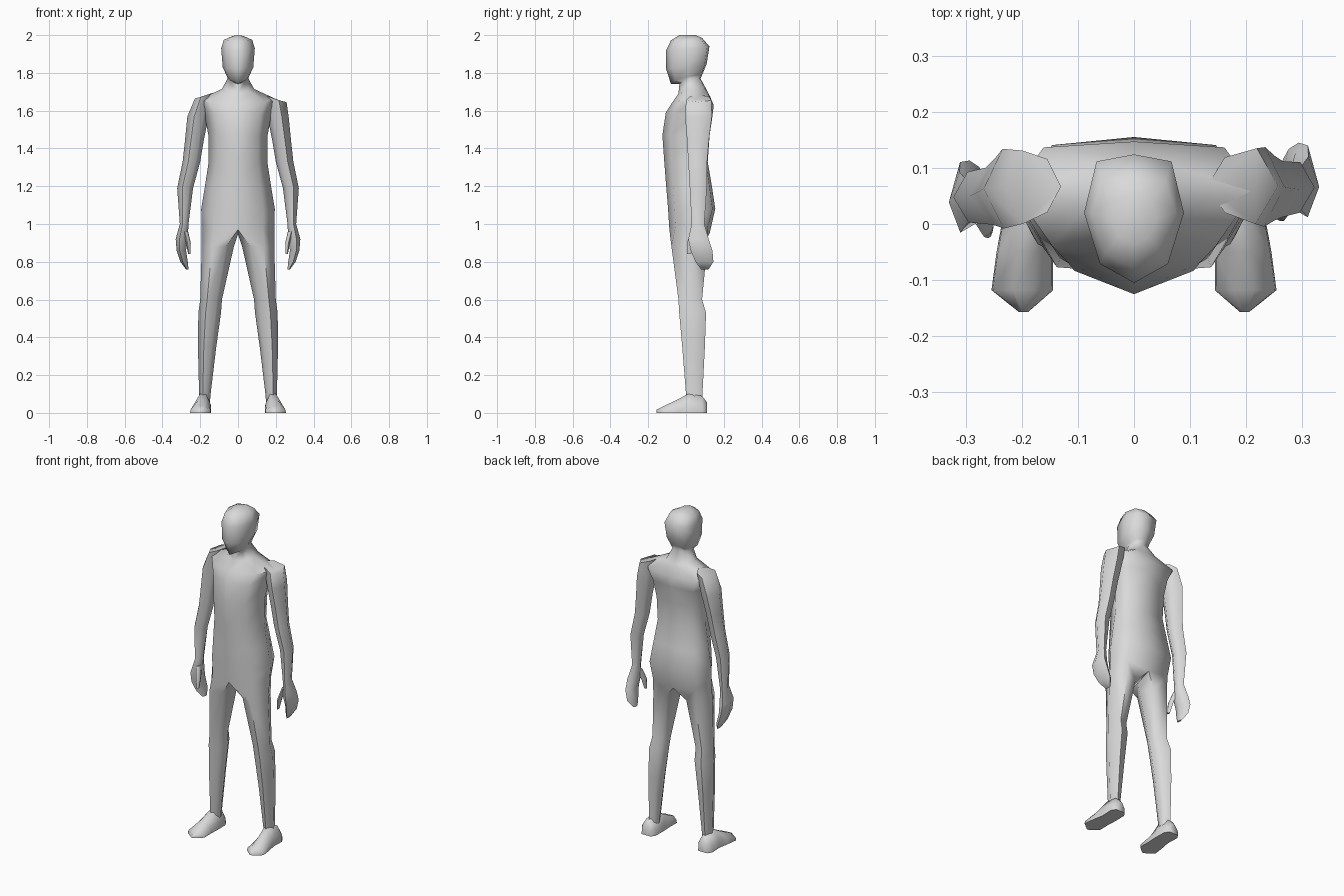
import bpy, bmesh, math

grey = bpy.data.materials.new("plain grey")
grey.diffuse_color = (0.7, 0.7, 0.7, 1)


def finish(bm, name):
    """Turn a bmesh into a smooth-shaded object."""
    bmesh.ops.recalc_face_normals(bm, faces=bm.faces[:])
    me = bpy.data.meshes.new(name)
    bm.to_mesh(me)
    bm.free()
    me.materials.append(grey)
    ob = bpy.data.objects.new(name, me)
    bpy.context.collection.objects.link(ob)
    bpy.ops.object.select_all(action='DESELECT')
    ob.select_set(True)
    bpy.context.view_layer.objects.active = ob
    bpy.ops.object.shade_smooth_by_angle(angle=math.radians(65))
    return ob


def add_ring(bm, pts):
    return [bm.verts.new(p) for p in pts]


def bridge(bm, a, b, closed):
    n = len(a)
    for i in range(n if closed else n - 1):
        j = (i + 1) % n
        bm.faces.new((a[i], a[j], b[j], b[i]))


def loft(bm, rings):
    """Closed, capped tube through rings of equal point count."""
    loops = [add_ring(bm, r) for r in rings]
    for a, b in zip(loops, loops[1:]):
        bridge(bm, a, b, True)
    bm.faces.new(loops[0])
    bm.faces.new(loops[-1])


def half_ring(zf, zs, zb, w, yf, ys, yb):
    """Half outline from front centre round the side to back centre."""
    return [(0, yf, zf),
            (0.68 * w, yf + 0.27 * (ys - yf), (zf + zs) / 2),
            (w, ys, zs),
            (0.75 * w, yb - 0.12 * (yb - ys), (zb + zs) / 2),
            (0, yb, zb)]


def limb_ring(z, xi, xo, yf, yb, tilt=0):
    """Six-sided limb section, inner edge raised by tilt."""
    w, d, ym = xo - xi, yb - yf, (yf + yb) / 2
    return [(xi + 0.25 * w, yf + 0.15 * d, z + tilt / 2),
            (xi + 0.68 * w, yf, z - tilt / 2),
            (xo, ym, z - tilt),
            (xi + 0.7 * w, yb, z - tilt / 2),
            (xi + 0.25 * w, yb - 0.12 * d, z + tilt / 2),
            (xi, ym, z + tilt)]


# Torso, neck and head: zf, zs, zb, half width, y front, y side, y back
torso_head = [
    (0.97, 1.00, 0.95, 0.192, -0.088, 0.03, 0.125),
    (1.08, 1.08, 1.08, 0.195, -0.095, 0.035, 0.155),
    (1.20, 1.20, 1.20, 0.175, -0.105, 0.03, 0.137),
    (1.33, 1.33, 1.33, 0.155, -0.115, 0.03, 0.115),
    (1.47, 1.47, 1.47, 0.157, -0.125, 0.03, 0.125),
    (1.59, 1.57, 1.57, 0.175, -0.107, 0.04, 0.140),
    (1.64, 1.655, 1.63, 0.215, -0.075, 0.06, 0.147),
    (1.69, 1.715, 1.70, 0.085, -0.040, 0.03, 0.115),
    (1.74, 1.77, 1.77, 0.055, -0.035, 0.02, 0.077),
    (1.742, 1.78, 1.80, 0.058, -0.080, 0.01, 0.090),
    (1.82, 1.83, 1.85, 0.081, -0.105, 0.01, 0.110),
    (1.92, 1.93, 1.94, 0.089, -0.105, 0.02, 0.124),
    (1.972, 1.975, 1.985, 0.075, -0.080, 0.02, 0.085),
    (2.00, 1.99, 2.00, 0.040, -0.035, 0.01, 0.050),
]
# Legs: z, x inner, x outer, y front, y back
legs = [
    (0.88, 0.022, 0.192, -0.077, 0.112),
    (0.60, 0.085, 0.200, -0.040, 0.085),
    (0.53, 0.090, 0.210, -0.036, 0.106),
    (0.35, 0.115, 0.212, -0.020, 0.100),
    (0.10, 0.145, 0.206, 0.000, 0.087),
    (0.04, 0.150, 0.210, 0.010, 0.087),
]

# Body: one half with the leg branching from the hip, then mirrored
bm = bmesh.new()
loops = [add_ring(bm, half_ring(*r)) for r in torso_head]
for a, b in zip(loops, loops[1:]):
    bridge(bm, a, b, False)
bm.faces.new(loops[-1])
prev = loops[0] + [bm.verts.new((0, 0.03, 0.945))]
for r in legs:
    cur = add_ring(bm, limb_ring(*r))
    bridge(bm, prev, cur, True)
    prev = cur
bm.faces.new(prev)
copy = bmesh.ops.duplicate(bm, geom=bm.verts[:] + bm.edges[:] + bm.faces[:])
for v in copy["geom"]:
    if isinstance(v, bmesh.types.BMVert):
        v.co.x *= -1
bmesh.ops.remove_doubles(bm, verts=bm.verts[:], dist=1e-4)
finish(bm, "body")

# Arms with hands: z, x inner, x outer, y front, y back
arm = [
    (1.57, 0.155, 0.268, -0.005, 0.137),
    (1.45, 0.180, 0.280, 0.005, 0.122),
    (1.33, 0.200, 0.293, 0.012, 0.112),
    (1.19, 0.238, 0.322, 0.020, 0.110),
    (1.00, 0.262, 0.308, 0.030, 0.097),
    (0.92, 0.266, 0.330, 0.012, 0.120),
    (0.86, 0.275, 0.325, 0.025, 0.140),
    (0.80, 0.266, 0.305, 0.050, 0.145),
    (0.76, 0.262, 0.275, 0.080, 0.120),
]
thumb = [
    (0.96, 0.264, 0.290, 0.025, 0.070),
    (0.90, 0.250, 0.275, 0.005, 0.045),
    (0.84, 0.252, 0.264, 0.005, 0.027),
]
shoulders = {"right": (1.665, 0.13, 0.257, 0.0, 0.135, 0.02),
             "left": (1.680, 0.13, 0.228, 0.0, 0.130, 0.015)}
for side, s, swing in (("right", 1, 0.0), ("left", -1, -0.03)):
    def place(ring):
        # the swing moves the lower arm forward
        return [(s * x, y + swing * (1.65 - z) / 0.8, z) for x, y, z in ring]
    bm = bmesh.new()
    loft(bm, [place(limb_ring(*r)) for r in [shoulders[side]] + arm])
    finish(bm, side + "_arm")
    bm = bmesh.new()
    loft(bm, [place(limb_ring(*r)) for r in thumb])
    finish(bm, side + "_thumb")

# Feet: y, centre x, half width, height
foot = [
    (0.112, 0.190, 0.030, 0.055),
    (0.085, 0.190, 0.047, 0.090),
    (0.010, 0.188, 0.046, 0.100),
    (-0.050, 0.195, 0.050, 0.068),
    (-0.118, 0.199, 0.055, 0.036),
    (-0.157, 0.197, 0.008, 0.016),
]
for side, s in (("right", 1), ("left", -1)):
    bm = bmesh.new()
    loft(bm, [[(s * (cx - w), y, 0), (s * (cx - w * 0.95), y, h * 0.45),
               (s * (cx - w * 0.4), y, h), (s * (cx + w * 0.3), y, h),
               (s * (cx + w * 0.95), y, h * 0.45), (s * (cx + w), y, 0)]
              for y, cx, w, h in foot])
    finish(bm, side + "_foot")
